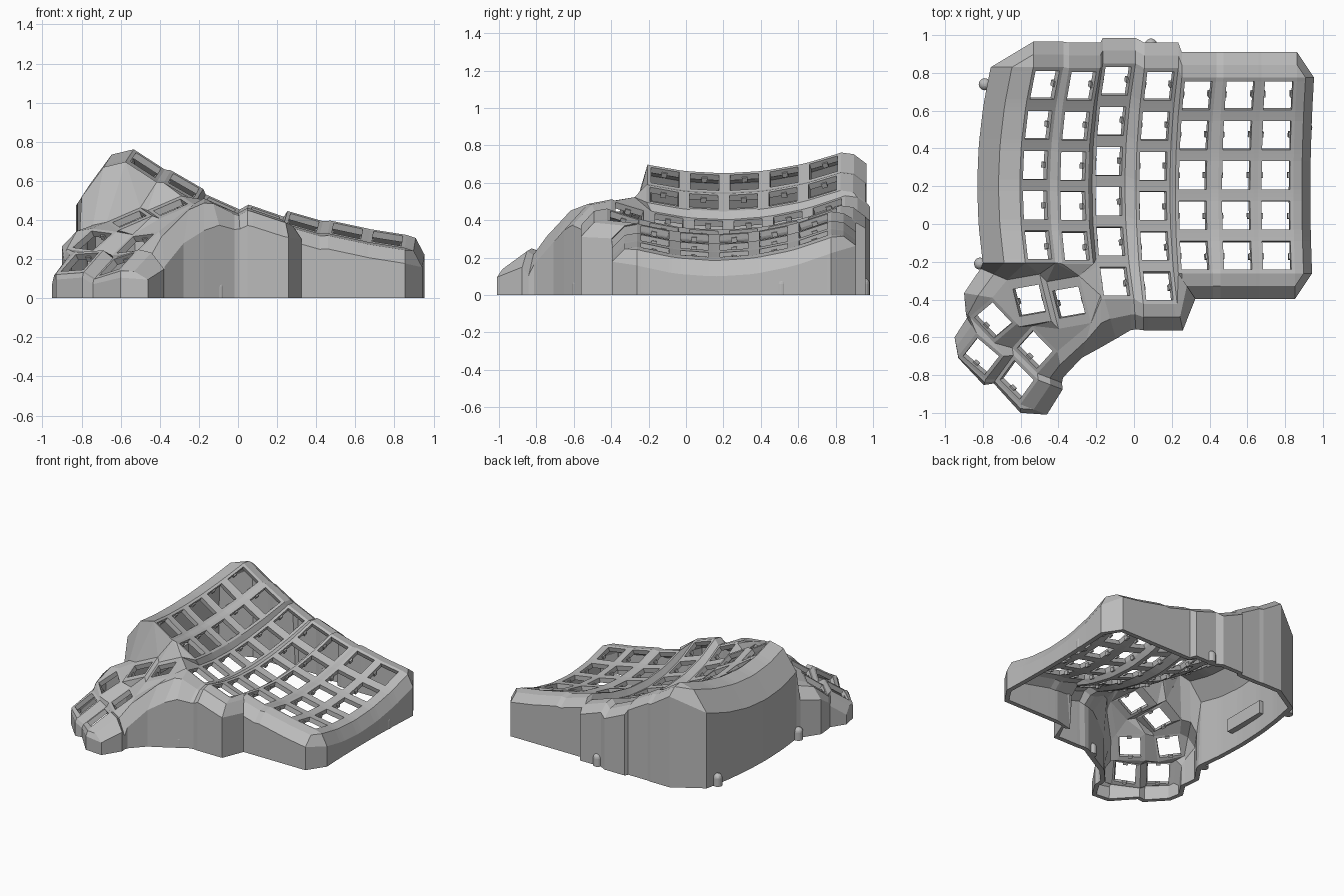
import bpy, bmesh
from math import radians, sin, cos
from mathutils import Vector, Matrix, Euler

cube = bpy.data.objects.get("Cube")
if cube:
    bpy.data.objects.remove(cube)

grey = bpy.data.materials.new("plain grey")
grey.use_nodes = True
grey.diffuse_color = (0.5, 0.5, 0.5, 1)
grey.node_tree.nodes["Principled BSDF"].inputs["Base Color"].default_value = (0.5, 0.5, 0.5, 1)

PLATE, HOLE, PITCH = 0.095, 0.0755, 0.2115
STEPS = (PLATE, HOLE, -HOLE, -PLATE)
bm = bmesh.new()
key_frames = []


def add_object(name, mesh_data):
    mesh = bpy.data.meshes.new(name)
    mesh_data.to_mesh(mesh)
    mesh_data.free()
    mesh.materials.append(grey)
    obj = bpy.data.objects.new(name, mesh)
    bpy.context.collection.objects.link(obj)
    return obj


def face(*verts):
    unique = list(dict.fromkeys(verts))
    if len(unique) > 2 and not bm.faces.get(unique):
        bm.faces.new(unique)


def bridge(a, b):
    """Fill between two chains of vertices, always taking the shorter diagonal."""
    i = j = 0
    while i < len(a) - 1 or j < len(b) - 1:
        step_a = (a[i + 1].co - b[j].co).length if i < len(a) - 1 else 99
        step_b = (a[i].co - b[j + 1].co).length if j < len(b) - 1 else 99
        if step_a < step_b:
            face(a[i], a[i + 1], b[j])
            i += 1
        else:
            face(a[i], b[j + 1], b[j])
            j += 1


# Key well: each column is a tilted, dished strip (x, z, tilt, back row y, valley y, rows)
columns = [(-0.525, 0.60, 33, 0.735, 0.2, 5), (-0.325, 0.495, 30, 0.73, 0.2, 5),
           (-0.135, 0.365, 24, 0.755, 0.2, 6), (0.1, 0.318, 19, 0.73, 0.18, 6),
           (0.31, 0.30, 16, 0.68, 0.16, 5), (0.54, 0.255, 12, 0.68, 0.16, 5),
           (0.75, 0.215, 9, 0.68, 0.16, 5)]
well = []
for x, z, tilt, back, valley, rows in columns:
    t = radians(tilt)
    across, normal = Vector((cos(t), 0, -sin(t))), Vector((sin(t), 0, cos(t)))

    def on_column(u, y):
        return Vector((x, y, z)) + across * u + normal * 0.33 * (y - valley) ** 2

    ys = [back - PITCH * r + s for r in range(rows) for s in STEPS]
    strip = [[bm.verts.new(on_column(-u, y)) for y in ys] for u in STEPS]
    well.append(strip)
    for i in range(3):
        for m in range(len(ys) - 1):
            if not (i == 1 and m % 4 == 1):
                face(strip[i][m], strip[i][m + 1], strip[i + 1][m + 1], strip[i + 1][m])
    for r in range(rows):
        y = back - PITCH * r
        along = (on_column(0, y + HOLE) - on_column(0, y - HOLE)).normalized()
        rot = Matrix((across, along, across.cross(along))).transposed().to_4x4()
        key_frames.append(Matrix.Translation(on_column(0, y)) @ rot)

# Webs between neighbouring columns
for left, right in zip(well, well[1:]):
    a, b = left[3], right[0]
    for m in range(min(len(a), len(b)) - 1):
        face(a[m], a[m + 1], b[m + 1], b[m])
END, LOW = 19, 23
bridge(well[3][3][END:], [well[4][0][END]])

# Thumb cluster: centre, rotation, half height of each plate
thumb_keys = {
    "inner": ((-0.345, -0.415, 0.465), (10, -23, 10), 0.13),
    "outer": ((-0.555, -0.405, 0.405), (10, -23, 10), 0.13),
    "mid_up": ((-0.745, -0.51, 0.295), (6, -34, 40), PLATE),
    "mid_low": ((-0.525, -0.665, 0.28), (-6, -34, 48), PLATE),
    "tip_up": ((-0.81, -0.70, 0.185), (-4, -35, 52), PLATE),
    "tip_low": ((-0.62, -0.825, 0.175), (-16, -33, 54), PLATE)}
T = {}
for name, (centre, angles, half) in thumb_keys.items():
    frame = Matrix.Translation(centre) @ Euler([radians(a) for a in angles]).to_matrix().to_4x4()
    key_frames.append(frame)
    corners = {"tl": (-1, 1), "tr": (1, 1), "br": (1, -1), "bl": (-1, -1)}
    outer = [bm.verts.new(frame @ Vector((sx * PLATE, sy * half, 0))) for sx, sy in corners.values()]
    inner = [bm.verts.new(frame @ Vector((sx * HOLE, sy * HOLE, 0))) for sx, sy in corners.values()]
    T[name] = dict(zip(corners, outer))
    for k in range(4):
        n = (k + 1) % 4
        face(outer[k], outer[n], inner[n], inner[k])
A, B, C, D, E, F = T.values()

# Webs inside the thumb cluster
face(B["tr"], A["tl"], A["bl"], B["br"])
for low, up in ((F, E), (D, C)):
    face(low["tl"], low["tr"], up["br"], up["bl"])
for left, right in ((F, D), (E, C)):
    face(left["tr"], left["br"], right["bl"], right["tl"])
face(E["br"], C["bl"], D["tl"], F["tr"])
face(C["tr"], C["br"], B["bl"], B["tl"])
bridge([C["br"], D["tr"], D["br"]], [B["bl"], B["br"], A["bl"], A["br"]])

# Step from the key well down to the thumb cluster
well_front = [well[c][i][END] for c in (0, 1) for i in range(4)] + well[2][0][END:]
bridge(well_front, [B["tl"], B["tr"], A["tl"], A["tr"], A["br"]])

# Rim: every edge vertex with its outward offset and drop to the wall top
rim = [(s[i][0], 0, 0.135, 0.06) for s in well for i in range(4)]
rim += [(v, 0.09, 0, 0.1) for v in well[6][3]]
rim += [(well[c][i][END], 0, -0.135, 0.08) for c in (6, 5, 4) for i in (3, 2, 1, 0)]
rim[-1] = (well[4][0][END], 0.09, -0.135, 0.08)
rim += [(well[3][i][LOW], 0.01 * i, -0.14, 0.09) for i in (3, 2, 1, 0)]
# The wall swings out in a curve from the key well to the thumb cluster
rim += [(well[2][3][LOW], 0.01, -0.16, 0.08), (well[2][2][LOW], 0.0, -0.165, 0.09),
        (well[2][1][LOW], 0.06, -0.21, 0.13), (well[2][0][LOW], 0.0, -0.255, 0.165),
        (A["br"], -0.05, -0.185, 0.2), (D["br"], 0.03, -0.14, 0.18),
        (D["bl"], 0.13, -0.05, 0.13), (F["br"], 0.13, -0.05, 0.1),
        (F["bl"], 0.14, -0.055, 0.05), (F["bl"], 0, -0.045, 0.04),
        (F["tl"], -0.01, -0.02, 0.03), (E["bl"], -0.01, -0.03, 0.03),
        (E["tl"], 0, -0.01, 0.03), (E["tl"], -0.02, 0.1, 0.05),
        (E["tr"], -0.05, 0.08, 0.07), (C["tl"], -0.02, 0.02, 0.05),
        (C["tr"], -0.15, 0.025, 0.09), (B["tl"], -0.14, 0.06, 0.1)]
rim += [(v, -0.225, 0, 0.18) for v in reversed(well[0][0])]

# Chamfer and vertical wall all around
rings = []
for v, dx, dy, drop in rim:
    p = v.co
    middle = p + Vector((dx * 0.5, dy * 0.5, -drop * 0.15))
    top = p + Vector((dx, dy, -drop))
    top.z = max(top.z, 0.03)
    rings.append([v] + [bm.verts.new(q) for q in (middle, top, Vector((top.x, top.y, 0)))])
for k, ring in enumerate(rings):
    following = rings[(k + 1) % len(rings)]
    for n in range(3):
        face(ring[n], following[n], following[n + 1], ring[n + 1])

bmesh.ops.recalc_face_normals(bm, faces=bm.faces)
bm.normal_update()
if sum(f.normal.z * f.calc_area() for f in bm.faces) < 0:
    bmesh.ops.reverse_faces(bm, faces=bm.faces)
shell = add_object("case_shell", bm)
solid = shell.modifiers.new("thickness", "SOLIDIFY")
solid.thickness = 0.035
solid.offset = -1

# Small clips on both sides of every key opening
clips = bmesh.new()
for frame in key_frames:
    for side in (-1, 1):
        place = Matrix.Translation((side * HOLE, 0, -0.03))
        bmesh.ops.create_cube(clips, size=1, matrix=frame @ place @ Matrix.Diagonal((0.018, 0.03, 0.028, 1)))
add_object("key_clips", clips)

# Domed screw posts along the foot of the wall
posts = bmesh.new()
for x, y in ((-0.1, -0.575), (-0.79, 0.74), (-0.815, -0.21), (0.912, 0.51), (0.09, 0.95)):
    bmesh.ops.create_cone(posts, cap_ends=True, segments=20, radius1=0.032, radius2=0.032,
                          depth=0.06, matrix=Matrix.Translation((x, y, 0.03)))
    bmesh.ops.create_uvsphere(posts, u_segments=20, v_segments=10, radius=0.032,
                              matrix=Matrix.Translation((x, y, 0.06)))
add_object("screw_posts", posts)

# Holder ledge inside the tall wall
ledge = bmesh.new()
bmesh.ops.create_cube(ledge, size=1, matrix=Matrix.Translation((-0.775, 0.3, 0.17))
                      @ Matrix.Diagonal((0.05, 0.35, 0.1, 1)))
add_object("holder_ledge", ledge)
